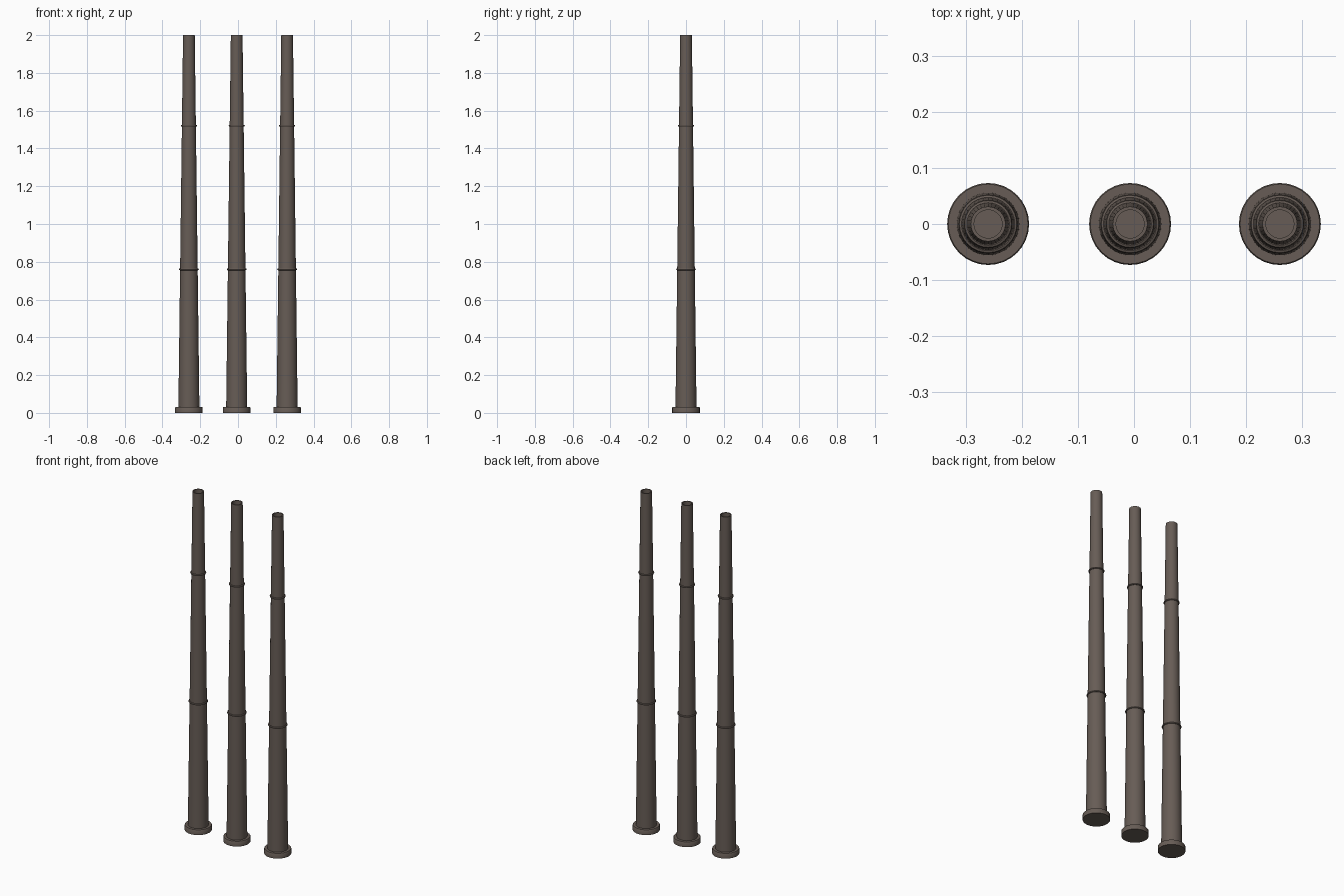
import bpy, bmesh, math

if "Cube" in bpy.data.objects:
    bpy.data.objects.remove(bpy.data.objects["Cube"])

SEG = 32
mat = bpy.data.materials.new("weathered_brown_grey")
mat.diffuse_color = (0.135, 0.108, 0.092, 1)
mat.use_nodes = True
mat.node_tree.nodes["Principled BSDF"].inputs["Base Color"].default_value = mat.diffuse_color


def lathe(name, profile, x, closed=False):
    """Spin an (r, z) profile around the vertical axis; r = 0 makes a pole."""
    bm = bmesh.new()
    rings = []
    for r, z in profile:
        if r == 0:
            rings.append([bm.verts.new((0, 0, z))] * SEG)
        else:
            rings.append([bm.verts.new((r * math.cos(2 * math.pi * i / SEG),
                                        r * math.sin(2 * math.pi * i / SEG), z))
                          for i in range(SEG)])
    pairs = list(zip(rings, rings[1:]))
    if closed:
        pairs.append((rings[-1], rings[0]))
    for a, b in pairs:
        for i in range(SEG):
            j = (i + 1) % SEG
            quad = list(dict.fromkeys((a[i], a[j], b[j], b[i])))
            bm.faces.new(quad)
    bmesh.ops.recalc_face_normals(bm, faces=bm.faces)
    me = bpy.data.meshes.new(name)
    bm.to_mesh(me)
    bm.free()
    me.materials.append(mat)
    ob = bpy.data.objects.new(name, me)
    ob.location.x = x
    bpy.context.collection.objects.link(ob)
    bpy.ops.object.select_all(action='DESELECT')
    ob.select_set(True)
    bpy.context.view_layer.objects.active = ob
    bpy.ops.object.shade_smooth_by_angle(angle=math.radians(35))
    return ob


def shaft_radius(z):
    return 0.056 + (0.031 - 0.056) * z / 2


for label, x in (("left", -0.26), ("middle", -0.007), ("right", 0.26)):
    # wide round foot
    lathe(label + "_foot", [(0, 0), (0.073, 0), (0.073, 0.027),
                            (0.071, 0.03), (0, 0.03)], x)
    # tapered stack with a shallow open mouth
    lathe(label + "_stack", [(0, 0.02), (shaft_radius(0.02), 0.02), (0.031, 2.0),
                             (0.025, 2.0), (0.025, 1.97), (0, 1.97)], x)
    # thin reinforcing bands
    for n, z in enumerate((0.76, 1.52)):
        r, t = shaft_radius(z) + 0.001, 0.005
        band = [(r + t * math.cos(k * math.pi / 4), z + t * math.sin(k * math.pi / 4))
                for k in range(8)]
        lathe(f"{label}_band_{n + 1}", band, x, closed=True)
